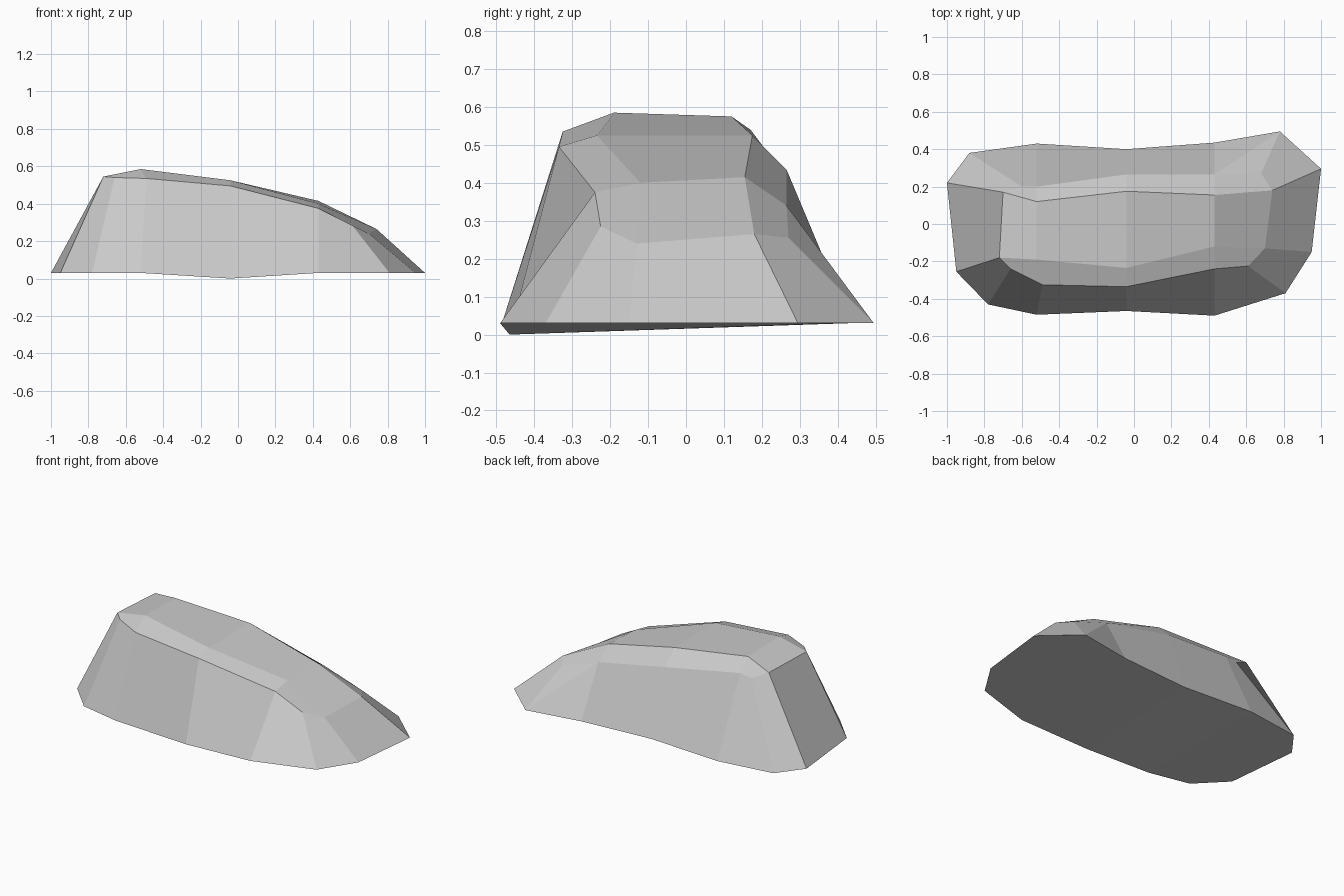
import bpy
import bmesh

# Remove the default cube
cube = bpy.data.objects.get("Cube")
if cube:
    bpy.data.objects.remove(cube, do_unlink=True)

GROUND = 0.03

# Cross-sections from left to right, each running front to back:
# front base, front shoulder, front ridge, back ridge, back shoulder, back base
sections = [
    [(-.78, -.43), (-.66, -.24, .54), (-.72, -.18, .545), (-.7, .17, .54), (-.6, .2, .49), (-.88, .38)],
    [(-.52, -.485), (-.49, -.325, .535), (-.52, -.19, .585), (-.52, .12, .575), (-.52, .2, .5), (-.52, .43)],
    [(-.04, -.465, 0), (-.04, -.335, .495), (-.04, -.235, .525), (-.04, .175, .525), (-.04, .265, .435), (-.04, .4)],
    [(.43, -.49), (.43, -.24, .375), (.43, -.12, .4), (.43, .155, .415), (.43, .265, .34), (.43, .435)],
    [(.81, -.37), (.61, -.225, .285), (.7, -.13, .24), (.74, .18, .265), (.68, .27, .255), (.78, .495)],
]
# Ground edges that close the two ends, front then back
left_edge = [(-.95, -.255), (-1, .22)]
right_edge = [(.95, -.15), (1, .295)]

bm = bmesh.new()


def add_points(points):
    """Add a row of vertices; points without a height lie on the ground."""
    return [bm.verts.new(p if len(p) == 3 else (*p, GROUND)) for p in points]


def close_end(row, edge):
    """Join a cross-section to its ground edge."""
    front, back = edge
    bm.faces.new((row[0], row[1], row[2], front))
    bm.faces.new((row[2], row[3], back, front))
    bm.faces.new((row[3], row[4], row[5], back))
    bm.faces.new((row[0], front, back, row[5]))


rows = [add_points(section) for section in sections]

# Skin between neighbouring sections, underside included
for a, b in zip(rows, rows[1:]):
    for i in range(len(a)):
        j = (i + 1) % len(a)
        if b is rows[-1] and j == len(a) - 1:
            # The hollow back corner folds along its other diagonal
            bm.faces.new((a[i], b[i], b[j]))
            bm.faces.new((a[i], b[j], a[j]))
        else:
            bm.faces.new((a[i], b[i], b[j], a[j]))

close_end(rows[0], add_points(left_edge))
close_end(rows[-1], add_points(right_edge))
bmesh.ops.recalc_face_normals(bm, faces=bm.faces)

mesh = bpy.data.meshes.new("boulder")
bm.to_mesh(mesh)
bm.free()

# Plain stone colour
stone = bpy.data.materials.new("stone_grey")
stone.use_nodes = True
colour = (.6, .6, .6, 1)
stone.diffuse_color = colour
shader = next(n for n in stone.node_tree.nodes if n.type == "BSDF_PRINCIPLED")
shader.inputs["Base Color"].default_value = colour
mesh.materials.append(stone)

boulder = bpy.data.objects.new("boulder", mesh)
bpy.context.collection.objects.link(boulder)
